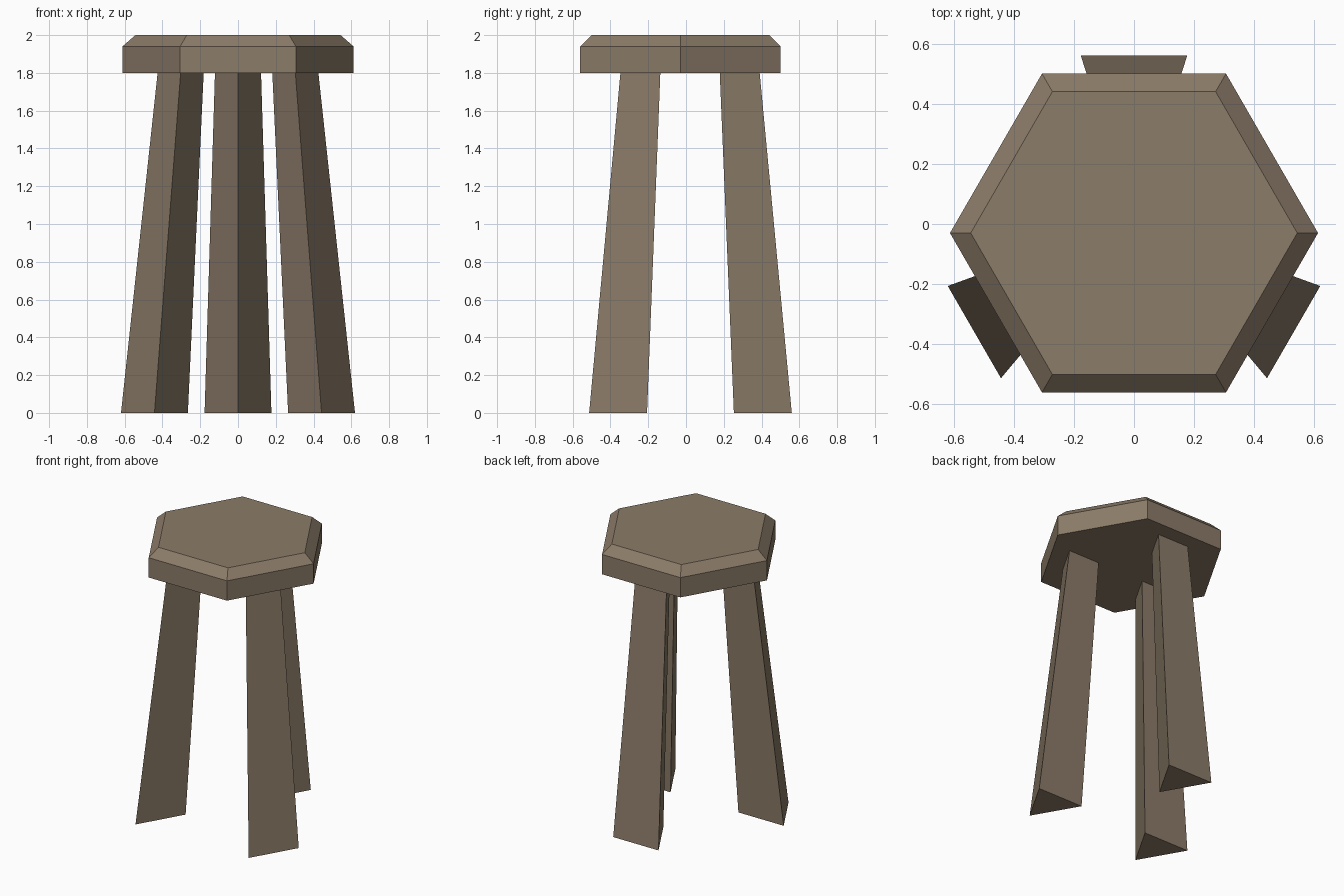
import bpy
from math import sin, cos, pi, radians

if "Cube" in bpy.data.objects:
    bpy.data.objects.remove(bpy.data.objects["Cube"])

wood = bpy.data.materials.new("wood")
wood.diffuse_color = (0.26, 0.20, 0.14, 1)
wood.use_nodes = True
wood.node_tree.nodes["Principled BSDF"].inputs["Base Color"].default_value = wood.diffuse_color


def loft(name, rings):
    """Solid running through stacked rings of equal point count."""
    n = len(rings[0])
    verts = [p for ring in rings for p in ring]
    faces = [list(range(n))[::-1], list(range(len(verts) - n, len(verts)))]
    for r in range(len(rings) - 1):
        for i in range(n):
            a, b = r * n + i, r * n + (i + 1) % n
            faces.append([a, b, b + n, a + n])
    mesh = bpy.data.meshes.new(name)
    mesh.from_pydata(verts, [], faces)
    mesh.materials.append(wood)
    obj = bpy.data.objects.new(name, mesh)
    bpy.context.collection.objects.link(obj)
    return obj


# Hexagonal seat with a chamfered top rim
def hexagon(radius, z):
    return [(radius * cos(i * pi / 3), radius * sin(i * pi / 3) - 0.03, z)
            for i in range(6)]


loft("seat", [hexagon(0.612, 1.80), hexagon(0.612, 1.94), hexagon(0.543, 2.0)])


# Splayed, tapered triangular legs with the ridge pointing inward
def triangle(angle, outer, side, centre_y, z):
    c, s = cos(angle), sin(angle)
    local = [(outer - side * 0.866, 0), (outer, -side / 2), (outer, side / 2)]
    return [(d * c - t * s, centre_y + d * s + t * c, z) for d, t in local]


for name, deg in (("back_leg", 90), ("front_left_leg", 210), ("front_right_leg", 330)):
    a = radians(deg)
    loft(name, [triangle(a, 0.613, 0.354, -0.053, 0),
                triangle(a, 0.421, 0.244, -0.031, 1.80)])
